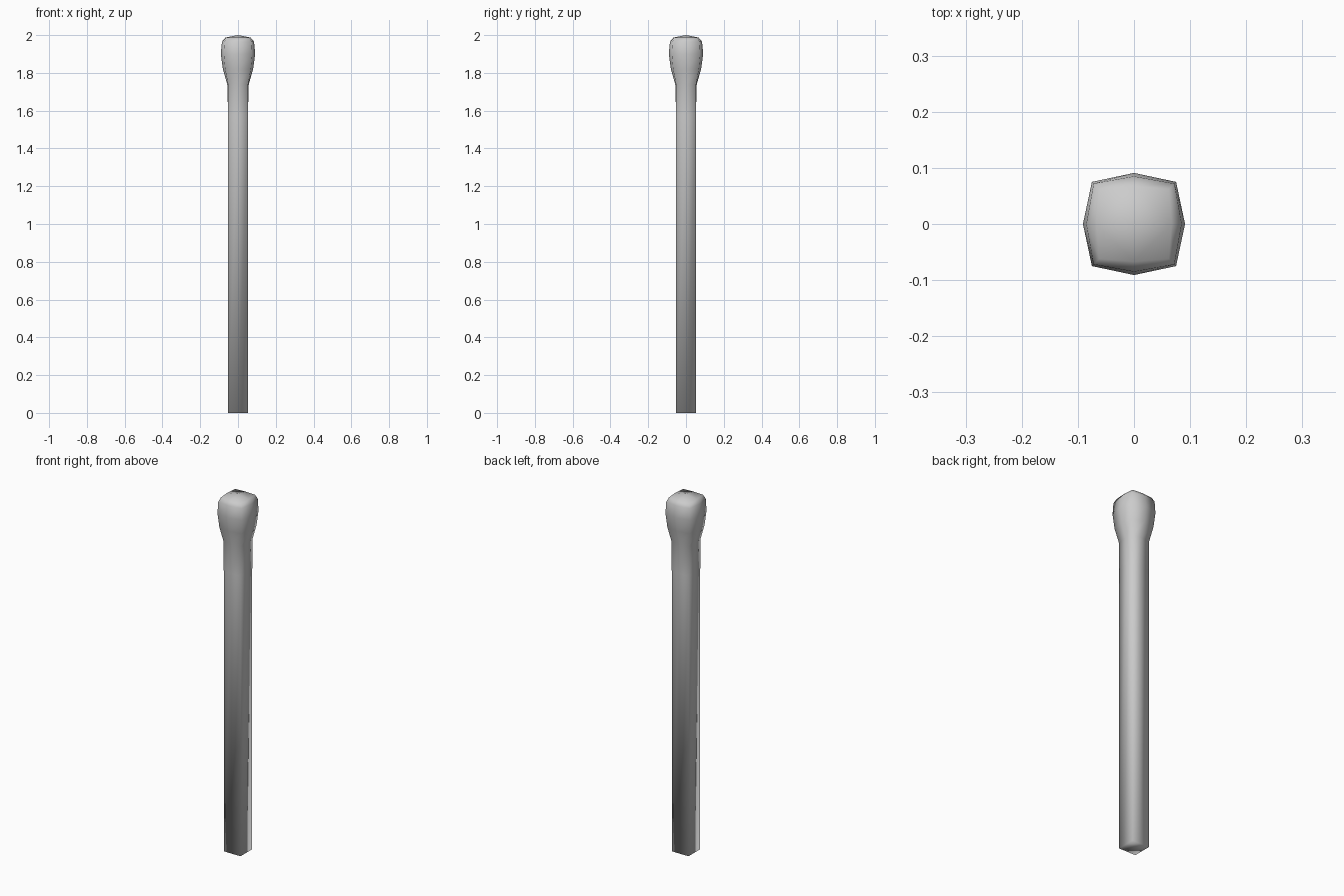
import bpy, bmesh

if "Cube" in bpy.data.objects:
    bpy.data.objects.remove(bpy.data.objects["Cube"])

# rings up the stick: height, corner half-width, mid-side half-width
RINGS = [(0, .052, .052), (1.57, .052, .052), (1.74, .053, .057),
         (1.82, .068, .08), (1.9, .075, .091), (1.965, .072, .085),
         (1.987, .062, .067)]
DIRS = [(1, 0), (1, 1), (0, 1), (-1, 1), (-1, 0), (-1, -1), (0, -1), (1, -1)]

bm = bmesh.new()


def ring(z, corner, mid):
    verts = []
    for x, y in DIRS:
        r = corner if x and y else mid
        verts.append(bm.verts.new((x * r, y * r, z)))
    return verts


def cap(loop, z):
    # four quads around a centre vertex
    c = bm.verts.new((0, 0, z))
    for i in range(0, 8, 2):
        bm.faces.new((loop[i], loop[i + 1], loop[(i + 2) % 8], c))


# square shaft flowing into the bulbous head
loops = [ring(*r) for r in RINGS]
for a, b in zip(loops, loops[1:]):
    for i in range(8):
        j = (i + 1) % 8
        bm.faces.new((a[i], a[j], b[j], b[i]))
cap(loops[0], 0)
cap(loops[-1], 2.0)

bmesh.ops.recalc_face_normals(bm, faces=bm.faces)
for f in bm.faces:
    f.smooth = True
mesh = bpy.data.meshes.new("matchstick")
bm.to_mesh(mesh)
bm.free()
bpy.context.collection.objects.link(bpy.data.objects.new("matchstick", mesh))
